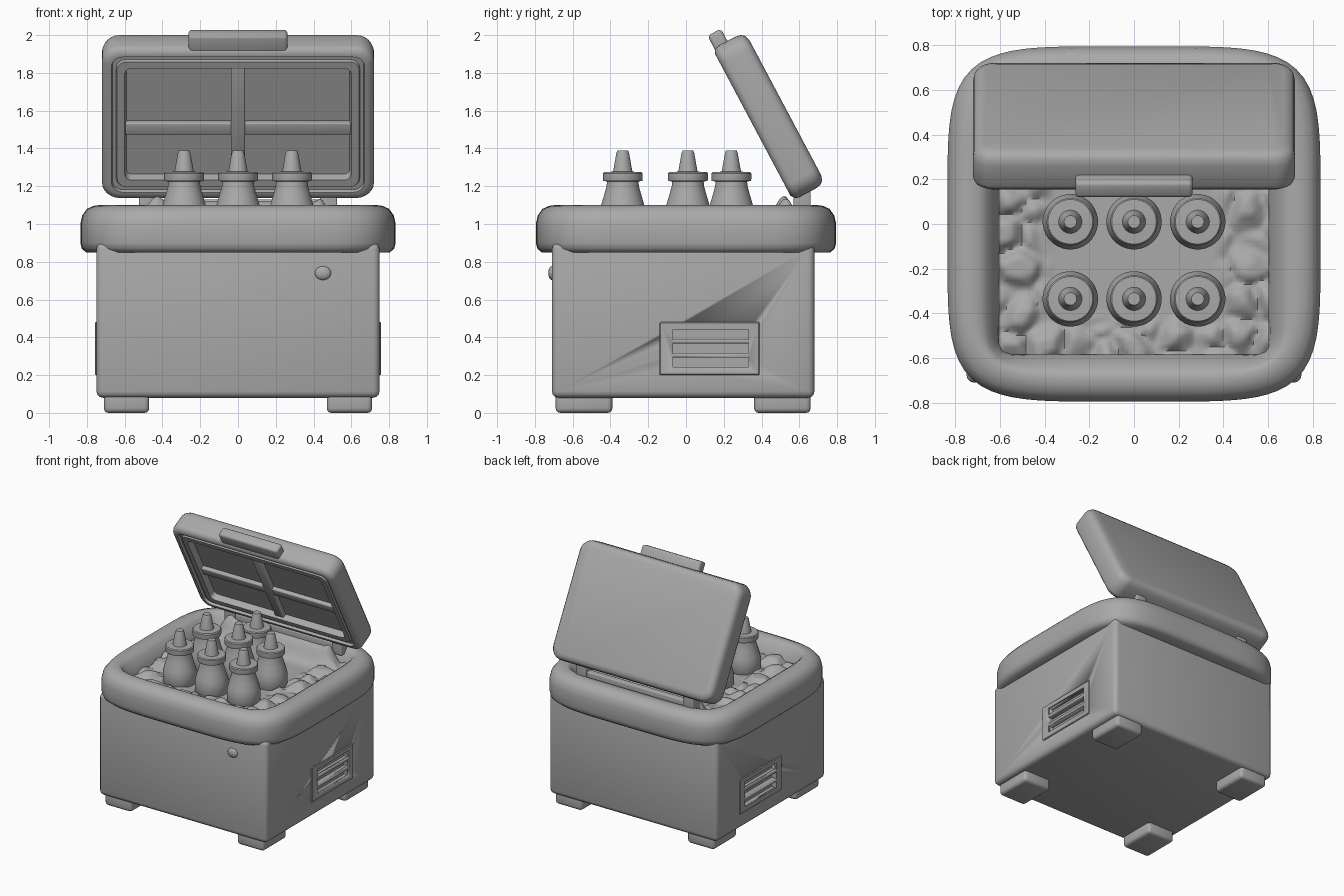
import bpy, bmesh, math
from mathutils import Vector, Matrix, noise

if "Cube" in bpy.data.objects:
    bpy.data.objects.remove(bpy.data.objects["Cube"])

grey = bpy.data.materials.new("plain_grey")
grey.use_nodes = True
GREY = (0.4, 0.4, 0.4, 1)
grey.diffuse_color = GREY
grey.node_tree.nodes["Principled BSDF"].inputs["Base Color"].default_value = GREY


def finish(name, bm, smooth=35):
    bmesh.ops.recalc_face_normals(bm, faces=bm.faces)
    mesh = bpy.data.meshes.new(name)
    bm.to_mesh(mesh)
    bm.free()
    mesh.materials.append(grey)
    ob = bpy.data.objects.new(name, mesh)
    bpy.context.collection.objects.link(ob)
    bpy.ops.object.select_all(action="DESELECT")
    ob.select_set(True)
    bpy.context.view_layer.objects.active = ob
    bpy.ops.object.shade_smooth_by_angle(angle=math.radians(smooth))
    return ob


def box(name, low, high, bevel=0.0, segments=3):
    low, high = Vector(low), Vector(high)
    bm = bmesh.new()
    bmesh.ops.create_cube(bm, size=1)
    size, mid = high - low, (low + high) / 2
    for v in bm.verts:
        v.co = mid + Vector(a * b for a, b in zip(v.co, size))
    if bevel:
        bmesh.ops.bevel(bm, geom=bm.edges[:], offset=bevel, segments=segments,
                        profile=0.5, affect="EDGES", clamp_overlap=True)
    return finish(name, bm)


def loft(name, rings, caps=True, smooth=35):
    bm = bmesh.new()
    loops = [[bm.verts.new(p) for p in ring] for ring in rings]
    for a, b in zip(loops, loops[1:]):
        for i in range(len(a)):
            j = (i + 1) % len(a)
            bm.faces.new((a[i], a[j], b[j], b[i]))
    if caps:
        bm.faces.new(loops[0])
        bm.faces.new(loops[-1])
    return finish(name, bm, smooth)


def oval(a, b, z, power, y=0.0, n=128):
    """Superellipse ring, from round to nearly rectangular."""
    ring = []
    for i in range(n):
        t = 2 * math.pi * (i + 0.5) / n
        c, s = math.cos(t), math.sin(t)
        r = (abs(c / a) ** power + abs(s / b) ** power) ** (-1 / power)
        ring.append((r * c, y + r * s, z))
    return ring


def rounded(a, b, r, z, steps=6):
    """Rounded rectangle ring."""
    ring = []
    for k, (sx, sy) in enumerate(((1, 1), (-1, 1), (-1, -1), (1, -1))):
        for i in range(steps + 1):
            t = math.pi / 2 * (k + i / steps)
            ring.append((sx * (a - r) + r * math.cos(t), sy * (b - r) + r * math.sin(t), z))
    return ring


# Cabinet, feet and button
body = box("cabinet", (-0.75, -0.71, 0.08), (0.75, 0.68, 0.9), 0.035)
for side, x in (("right", -0.59), ("left", 0.59)):
    for end, y in (("front", -0.54), ("back", 0.51)):
        box(f"{side}_{end}_foot", (x - 0.12, y - 0.15, 0), (x + 0.12, y + 0.15, 0.12), 0.025)
bm = bmesh.new()
bmesh.ops.create_uvsphere(bm, u_segments=24, v_segments=12, radius=0.043)
bmesh.ops.transform(bm, verts=bm.verts, matrix=Matrix.Translation((0.45, -0.71, 0.74))
                    @ Matrix.Diagonal((1, 0.45, 0.85, 1)))
finish("drain_button", bm)

# Side vents: thin plates with slots cut into plate and cabinet
plates = [box(f"{n}_vent_plate", (x - 0.008, -0.14, 0.2), (x + 0.008, 0.39, 0.48), 0.005, 1)
          for n, x in (("right", -0.75), ("left", 0.75))]
for i, z in enumerate((0.268, 0.342, 0.416)):
    for x in (-0.76, 0.76):
        cutter = box("vent_slot_cutter", (x - 0.045, -0.07, z - 0.026), (x + 0.045, 0.33, z + 0.026))
        cutter.hide_render = True
        for target in [body] + plates:
            mod = target.modifiers.new("slot", "BOOLEAN")
            mod.object, mod.operation, mod.solver = cutter, "DIFFERENCE", "EXACT"
            bpy.context.view_layer.objects.active = target
            bpy.ops.object.modifier_apply(modifier=mod.name)
        bpy.data.objects.remove(cutter)

# Bulging collar with a sloped, squarer opening
outer = ((0.12, 0.85), (0.03, 0.85), (0.008, 0.87), (0, 0.9), (0, 1.0),
         (0.01, 1.045), (0.035, 1.08), (0.07, 1.096), (0.1, 1.1))
rings = [oval(0.835 - d, 0.795 - d, z, 5) for d, z in outer]
rings += [oval(0.69, 0.66, 1.095, 7, -0.005), oval(0.66, 0.635, 1.075, 9, -0.005),
          oval(0.61, 0.58, 1.0, 20, -0.01), oval(0.6, 0.57, 0.93, 24, -0.01)]
loft("collar", rings, caps=False, smooth=50)

# Lumpy ice bed, flat in the middle and heaped at the back
bm = bmesh.new()
bmesh.ops.create_grid(bm, x_segments=70, y_segments=66, size=1)
for v in bm.verts:
    x, y = v.co.x * 0.605, v.co.y * 0.575 - 0.01
    edge = min(1, max(0, (max(abs(x) - 0.36, -y - 0.4)) / 0.08))
    d = noise.voronoi(Vector((x * 7, y * 7, 0.5)))[0]
    lump = min(0.5, d[1] - d[0]) * 0.1
    heap = math.exp(-((y - 0.52) / 0.07) ** 2) / (1 + math.exp((abs(x) - 0.48) * 40))
    v.co = (x, y, 0.98 + edge * lump + 0.14 * heap)
finish("ice_bed", bm, 60)

# Squeeze bottles
profile = ((0.1, 0.94), (0.122, 0.97), (0.124, 1.06), (0.115, 1.1), (0.1, 1.15), (0.086, 1.2),
           (0.084, 1.225), (0.104, 1.228), (0.106, 1.235), (0.106, 1.268), (0.1, 1.275),
           (0.052, 1.277), (0.049, 1.29), (0.034, 1.375), (0.028, 1.39))
spots = [(x, y) for y in (-0.335, 0.01) for x in (-0.285, 0, 0.285)] + [(0, 0.24)]
for i, (x, y) in enumerate(spots):
    ob = loft(f"bottle_{i + 1}", [oval(r, r, z, 2, n=32) for r, z in profile])
    ob.location = (x, y, 0)

# Open lid: outer shell, gasket lip and recessed panel, built flat then tilted
W, H = 0.72, 0.455
lid_rings = [rounded(W - d, H - d, r, z) for d, r, z in (
    (0.05, 0.06, -0.1), (0.02, 0.08, -0.09), (0.005, 0.09, -0.07), (0, 0.09, -0.04),
    (0, 0.09, 0.06), (0.008, 0.085, 0.08), (0.03, 0.07, 0.095), (0.05, 0.06, 0.095),
    (0.055, 0.055, 0.075), (0.075, 0.05, 0.075), (0.08, 0.05, 0.09), (0.12, 0.04, 0.09),
    (0.13, 0.03, 0.04))]
tilt = Matrix.Translation((0, 0.437, 1.57)) @ Matrix.Rotation(math.radians(118), 4, "X")
lid_parts = [
    loft("lid", lid_rings),
    box("lid_upright_rib", (-0.038, -0.33, 0.03), (0.038, 0.33, 0.075), 0.008),
    box("lid_cross_rib", (-0.6, -0.075, 0.03), (0.6, -0.005, 0.07), 0.008),
    box("lid_handle", (-0.262, 0.4, 0.005), (0.262, 0.528, 0.085), 0.018),
]
for ob in lid_parts:
    ob.matrix_world = tilt

# Hinges
for side, x in (("right", -0.48), ("left", 0.48)):
    box(f"{side}_hinge", (x - 0.045, 0.57, 1.05), (x + 0.045, 0.66, 1.24), 0.008)
box("hinge_bar", (-0.46, 0.59, 1.06), (0.46, 0.64, 1.13), 0.01)
